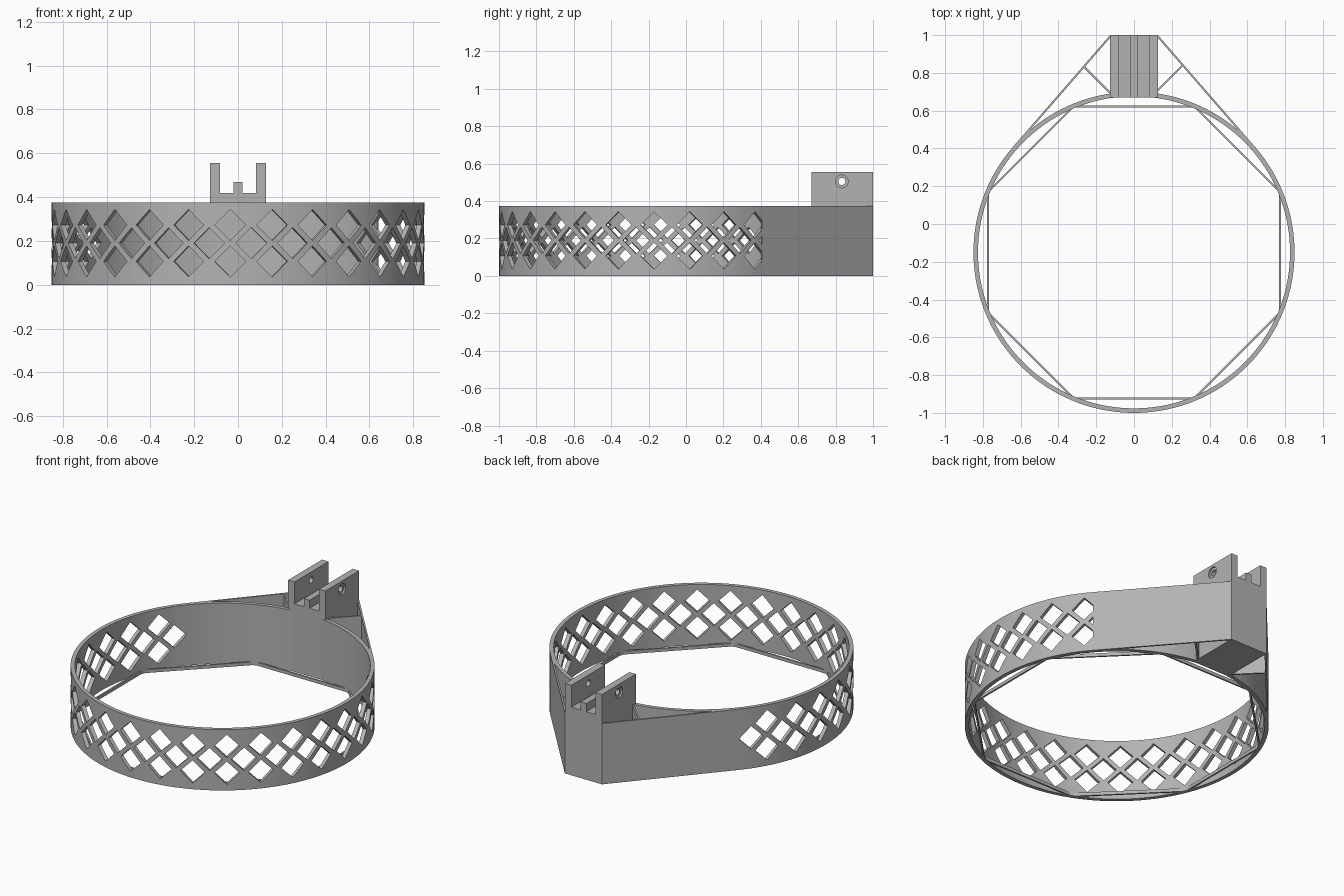
import bpy, bmesh, math
from mathutils import Matrix, Vector

if "Cube" in bpy.data.objects:
    bpy.data.objects.remove(bpy.data.objects["Cube"], do_unlink=True)

grey = bpy.data.materials.new("plain grey")
grey.use_nodes = True
COLOUR = (0.45, 0.45, 0.45, 1)
grey.diffuse_color = COLOUR
grey.node_tree.nodes["Principled BSDF"].inputs["Base Color"].default_value = COLOUR

CY, R_OUT, R_IN, HEIGHT = -0.15, 0.85, 0.826, 0.375


def finish(bm, name):
    bmesh.ops.recalc_face_normals(bm, faces=bm.faces)
    mesh = bpy.data.meshes.new(name)
    bm.to_mesh(mesh)
    bm.free()
    mesh.materials.append(grey)
    obj = bpy.data.objects.new(name, mesh)
    bpy.context.collection.objects.link(obj)
    return obj


def prism(bm, points, offset):
    """Extrude a closed outline by an offset vector."""
    face = bm.faces.new([bm.verts.new(p) for p in points])
    new = bmesh.ops.extrude_face_region(bm, geom=[face])["geom"]
    bmesh.ops.translate(bm, vec=offset,
                        verts=[v for v in new if isinstance(v, bmesh.types.BMVert)])


def wall(name, a, b, thick, height):
    """Upright strip between two plan points, thickened to its left."""
    a, b = Vector(a), Vector(b)
    side = (b - a).normalized().orthogonal() * thick
    bm = bmesh.new()
    prism(bm, [(p.x, p.y, 0) for p in (a, b, b + side, a + side)], (0, 0, height))
    return finish(bm, name)


def cut(obj, cutter):
    mod = obj.modifiers.new("cut", "BOOLEAN")
    mod.operation, mod.solver, mod.object = "DIFFERENCE", "EXACT", cutter
    cutter.hide_render = True
    cutter.hide_viewport = True
    cutter.display_type = "WIRE"


def on_ring(angle, radius=R_OUT):
    """Plan point; angle runs from the front towards +x."""
    return (radius * math.sin(angle), CY - radius * math.cos(angle))


# Band: rectangular section swept round the centre
bm = bmesh.new()
section = [(R_IN, 0), (R_OUT, 0), (R_OUT, HEIGHT), (R_IN, HEIGHT)]
SEG = 144
loops = []
for i in range(SEG):
    a = math.tau * i / SEG
    loops.append([bm.verts.new((*on_ring(a, r), z)) for r, z in section])
for i in range(SEG):
    p, q = loops[i], loops[(i + 1) % SEG]
    for j in range(4):
        k = (j + 1) % 4
        bm.faces.new((p[j], q[j], q[k], p[k]))
band = finish(bm, "band")

# Diamond lattice: two outer rows with a staggered middle row
bm = bmesh.new()
STEP, FIRST, HALF = 13, -2.4, 0.071
diamonds = [(k, z) for k in range(-9, 11) for z in (0.107, 0.273)]
diamonds += [(k + 0.5, 0.19) for k in range(-10, 11)]
for k, z in diamonds:
    a = math.radians(FIRST + STEP * k)
    out = Vector((math.sin(a), -math.cos(a), 0))
    along = Vector((math.cos(a), math.sin(a), 0)) * HALF
    up = Vector((0, 0, HALF))
    mid = Vector((0, CY, z)) + out * 0.76
    prism(bm, [mid + along, mid + up, mid - along, mid - up], out * 0.14)
cut(band, finish(bm, "lattice_cutter"))

# Eight thin bars across the foot of the band
corner = [on_ring(math.radians(22.5 + 45 * i), 0.842) for i in range(8)]
for i in range(8):
    wall("foot_bar", corner[i], corner[(i + 1) % 8], 0.01, 0.02)

# Tangent wings and short braces joining the band to the mount
reach = Vector((0.127, 1 - CY))
turn = math.atan2(reach.x, reach.y) + math.acos(R_OUT / reach.length)
for s, side in ((1, "left"), (-1, "right")):
    touch = on_ring(math.pi - turn)
    ends = [(s * touch[0], touch[1]), (s * 0.127, 1)]
    brace = [(s * 0.12, 0.695), (s * 0.265, 0.84)]
    if s < 0:
        ends.reverse()
    wall(side + "_wing", *ends, 0.01, HEIGHT)
    wall(side + "_brace", *brace, 0.01, HEIGHT)

# Mount: fork outline with a central rib, extruded front to back
bm = bmesh.new()
half = [(0.02, 0.47), (0.02, 0.42), (0.083, 0.42), (0.083, 0.555), (0.127, 0.555), (0.127, 0)]
outline = half + [(-x, z) for x, z in reversed(half)]
prism(bm, [(x, 0.67, z) for x, z in outline], (0, 0.33, 0))
mount = finish(bm, "fork_mount")

# Pin hole with a wider recess on each outer face
for name, radius, spots in (("pin_cutter", 0.019, [(0, 0.4)]),
                            ("recess_cutter", 0.034, [(0.137, 0.04), (-0.137, 0.04)])):
    bm = bmesh.new()
    for x, depth in spots:
        bmesh.ops.create_cone(
            bm, cap_ends=True, segments=32, radius1=radius, radius2=radius, depth=depth,
            matrix=Matrix.Translation((x, 0.833, 0.505)) @ Matrix.Rotation(math.pi / 2, 4, "Y"))
    cut(mount, finish(bm, name))

# Smooth the curved band while keeping its edges crisp
bpy.ops.object.select_all(action="DESELECT")
for obj in (band, mount):
    obj.select_set(True)
bpy.context.view_layer.objects.active = band
bpy.ops.object.shade_smooth_by_angle(angle=math.radians(30))
